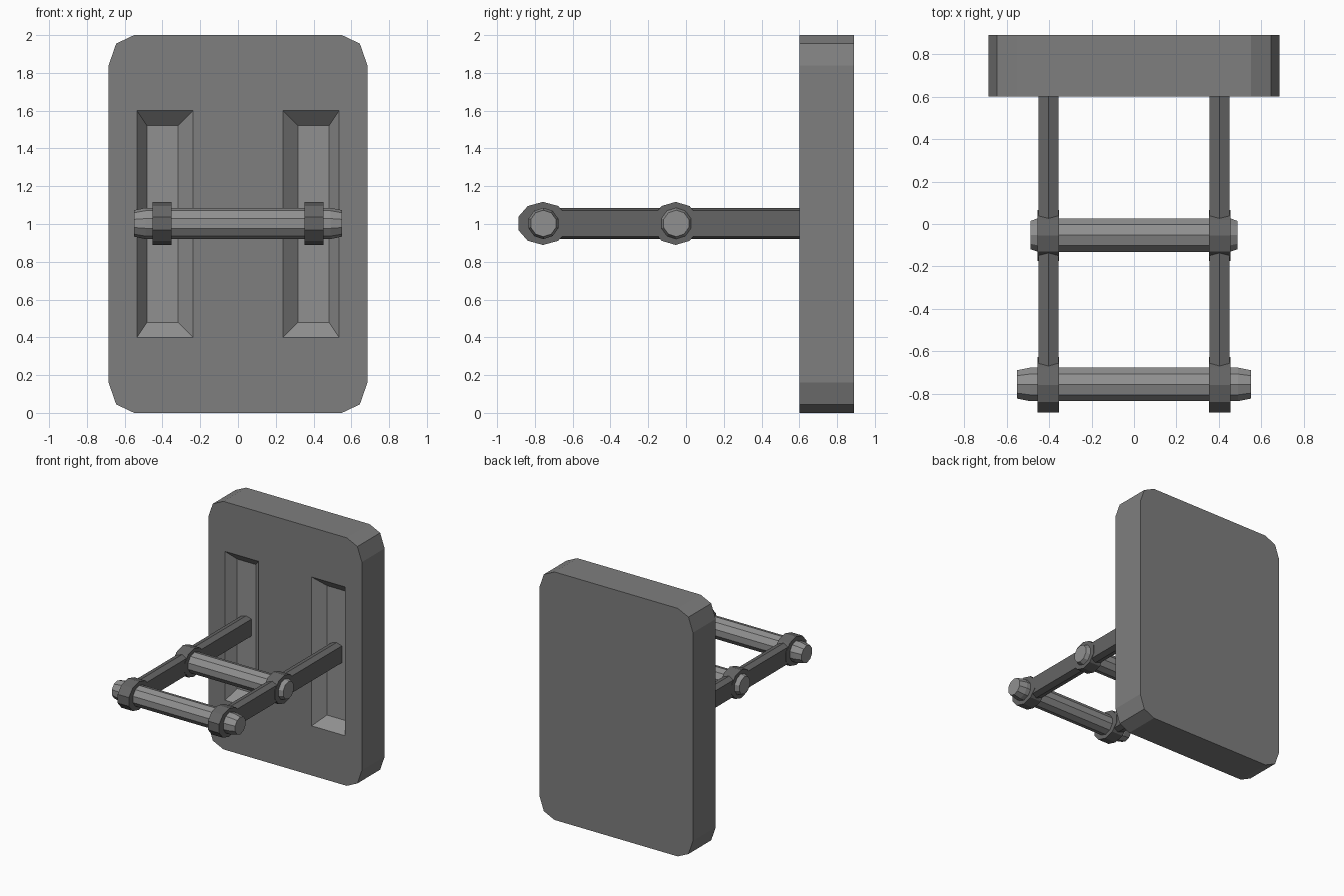
import bpy, bmesh, math

if "Cube" in bpy.data.objects:
    bpy.data.objects.remove(bpy.data.objects["Cube"])

ZC = 1.003      # height of the arms and bars


def grey(name, v):
    m = bpy.data.materials.new(name)
    m.diffuse_color = (v, v, v, 1)
    m.use_nodes = True
    m.node_tree.nodes["Principled BSDF"].inputs["Base Color"].default_value = m.diffuse_color
    return m


PLATE, DARK, LIGHT = grey("plate_grey", 0.21), grey("dark_grey", 0.13), grey("light_grey", 0.28)


def finish(name, bm, mat):
    bmesh.ops.recalc_face_normals(bm, faces=bm.faces)
    me = bpy.data.meshes.new(name)
    bm.to_mesh(me)
    bm.free()
    me.materials.append(mat)
    ob = bpy.data.objects.new(name, me)
    bpy.context.collection.objects.link(ob)
    return ob


def loft(name, rings, mat):
    """Skin a solid through rings with equal point counts."""
    bm = bmesh.new()
    vs = [[bm.verts.new(p) for p in r] for r in rings]
    n = len(vs[0])
    for a, b in zip(vs, vs[1:]):
        for i in range(n):
            j = (i + 1) % n
            bm.faces.new((a[i], a[j], b[j], b[i]))
    bm.faces.new(vs[0])
    bm.faces.new(vs[-1])
    return finish(name, bm, mat)


def ring_x(x, y, ry, rz, n=10):
    return [(x, y + ry * math.sin(i * math.tau / n), ZC + rz * math.cos(i * math.tau / n))
            for i in range(n)]


# Back plate with clipped corners
quarter = [(0.55, 1.0), (0.645, 0.955), (0.685, 0.84)]
right = quarter + [(x, -z) for x, z in reversed(quarter)]
outline = right + [(-x, z) for x, z in reversed(right)]
plate = loft("back_plate", [[(x, y, z + 1) for x, z in outline] for y in (0.6, 0.89)], PLATE)
plate.data.materials.append(LIGHT)

# Tapered slots sunk into the plate front
DEPTH = 0.08
for s in (-1, 1):
    rings = []
    for t in (-1, 1):
        xi, xo = 0.237 + 0.08 * t, 0.535 - 0.052 * t
        if t < 0:   # extend the taper in front of the plate
            xi, xo = 0.157, 0.587
        h = 0.6 - 0.078 * t
        rings.append([(s * x, 0.6 + DEPTH * t, 1 + z)
                      for x, z in ((xi, -h), (xo, -h), (xo, h), (xi, h))])
    cutter = loft("slot_cutter", rings, LIGHT)
    cutter.hide_render = True
    mod = plate.modifiers.new("slot", 'BOOLEAN')
    mod.operation = 'DIFFERENCE'
    mod.solver = 'EXACT'
    mod.object = cutter
    bpy.context.view_layer.objects.active = plate
    bpy.ops.object.modifier_apply(modifier=mod.name)
    bpy.data.objects.remove(cutter)
# Light slot walls and floors
for f in plate.data.polygons:
    c = f.center
    inside = 0.601 < c.y < 0.7 and abs(c.x) < 0.54 and abs(c.z - 1) < 0.61
    f.material_index = 1 if inside else 0

# Ridged arms with a collar around each bar
section = [(0, 0.083), (0.047, 0.068), (0.047, -0.068),
           (0, -0.083), (-0.047, -0.068), (-0.047, 0.068)]
for side, s in (("left", -1), ("right", 1)):
    cx = 0.403 * s
    loft(side + "_arm", [[(cx + x, y, ZC + z) for x, z in section]
                         for y in (-0.76, 0.6 + DEPTH)], DARK)
    for label, y, ry in (("front", -0.757, 0.137), ("middle", -0.055, 0.126)):
        loft(f"{side}_{label}_collar",
             [ring_x(cx + d, y, ry, 0.114) for d in (-0.05, 0.05)], DARK)

# Cross bars with chamfered ends
for label, y, half, body in (("front", -0.755, 0.55, 0.49), ("middle", -0.052, 0.487, 0.452)):
    loft(label + "_bar", [ring_x(x, y, r, r) for x, r in
                          ((-half, 0.07), (-body, 0.083), (body, 0.083), (half, 0.07))], LIGHT)
